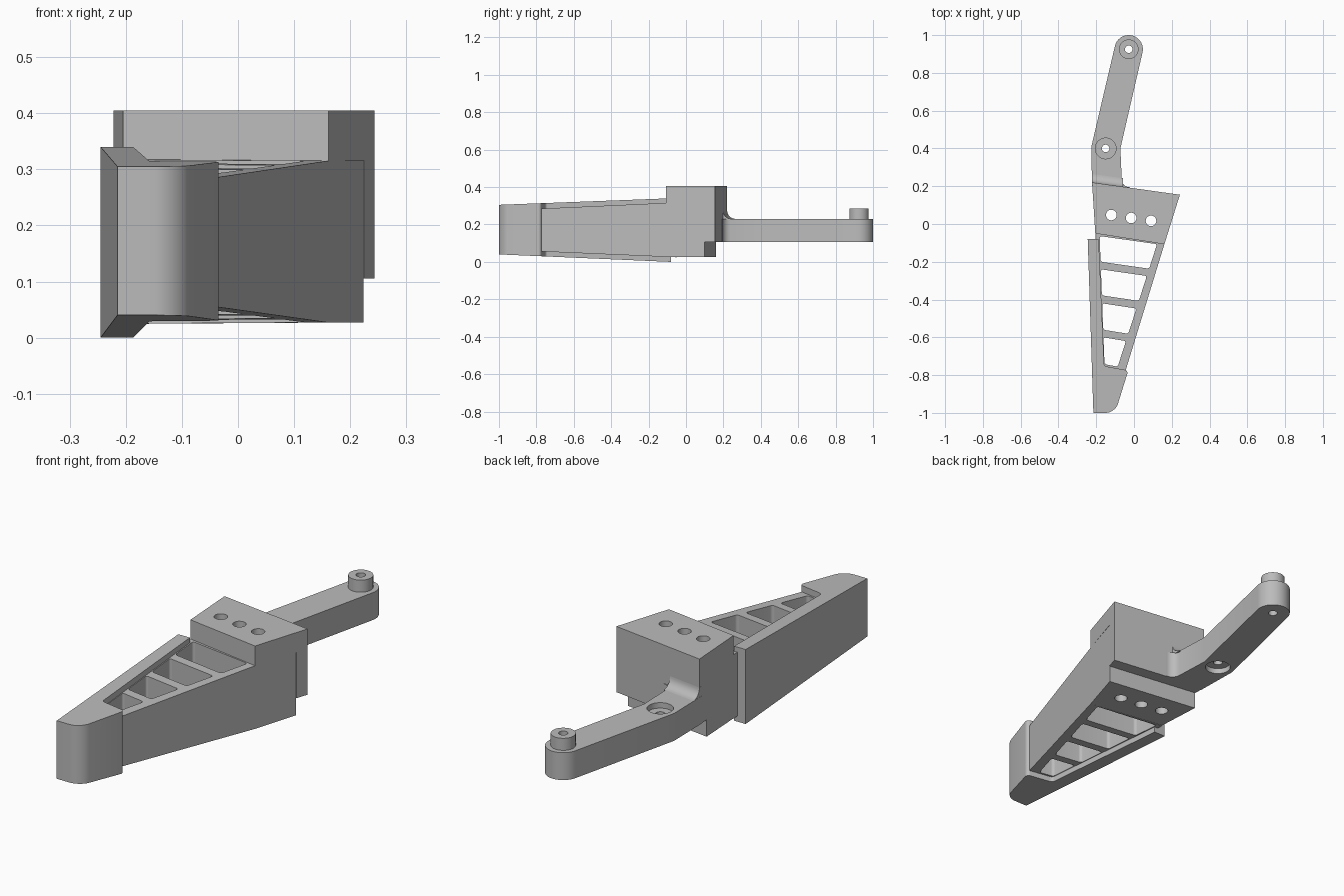
import bpy, bmesh
from math import cos, sin, radians

cube = bpy.data.objects.get("Cube")
if cube:
    bpy.data.objects.remove(cube, do_unlink=True)

grey = bpy.data.materials.new("plain_grey")
grey.use_nodes = True
grey.diffuse_color = (0.5, 0.5, 0.5, 1)
grey.node_tree.nodes["Principled BSDF"].inputs["Base Color"].default_value = (0.5, 0.5, 0.5, 1)


def prism(name, outline, low, high, rounds={}):
    """Extrude an outline; low and high are heights or functions of y; rounds = corner: size."""
    bm = bmesh.new()
    level = lambda z, y: z(y) if callable(z) else z
    bottom = [bm.verts.new((x, y, level(low, y))) for x, y in outline]
    top = [bm.verts.new((x, y, level(high, y))) for x, y in outline]
    bm.faces.new(bottom[::-1])
    bm.faces.new(top)
    n = len(outline)
    for i in range(n):
        j = (i + 1) % n
        bm.faces.new((bottom[i], bottom[j], top[j], top[i]))
    edges = {i: bm.edges.get((bottom[i], top[i])) for i in rounds}
    for i, size in rounds.items():
        bmesh.ops.bevel(bm, geom=[edges[i]], offset=size, segments=8, profile=0.5, affect='EDGES')
    bmesh.ops.recalc_face_normals(bm, faces=bm.faces)
    mesh = bpy.data.meshes.new(name)
    bm.to_mesh(mesh)
    bm.free()
    mesh.materials.append(grey)
    obj = bpy.data.objects.new(name, mesh)
    bpy.context.collection.objects.link(obj)
    return obj


def arc(cx, cy, r, start, end, steps=16):
    angles = [radians(start + (end - start) * i / steps) for i in range(steps + 1)]
    return [(cx + r * cos(a), cy + r * sin(a)) for a in angles]


def disc(name, centre, r, low, high):
    return prism(name, arc(*centre, r, 0, 360, 40)[:-1], low, high)


def activate(obj):
    bpy.ops.object.select_all(action='DESELECT')
    obj.select_set(True)
    bpy.context.view_layer.objects.active = obj


def cut(targets, cutters):
    for obj in targets:
        activate(obj)
        for cutter in cutters:
            mod = obj.modifiers.new("cut", 'BOOLEAN')
            mod.operation, mod.solver, mod.object = 'DIFFERENCE', 'EXACT', cutter
            bpy.ops.object.modifier_apply(modifier=mod.name)
    for cutter in cutters:
        bpy.data.objects.remove(cutter, do_unlink=True)


def back_y(x, offset=0):
    """Slanted line of the clamp's back face."""
    return 0.155 - 0.14 * (x - 0.243) + offset


def right_x(y):
    """Slanted right side of clamp and truss."""
    return 0.16 + 0.307 * (y + 0.11)


# Clamp block, notched underneath to sit over the truss base
clamp = prism("clamp_block", [(-0.205, -0.05), (right_x(-0.107), -0.107),
                              (0.243, 0.155), (-0.222, back_y(-0.222))], 0.105, 0.405)
notch = prism("notch", [(-0.4, -0.4), (0.4, -0.4), (0.4, back_y(0.4, -0.058)),
                        (-0.4, back_y(-0.4, -0.058))], 0, 0.315)
cut([clamp], [notch])

# Truss base under the clamp, with three through holes
base = prism("truss_base", [(-0.205, -0.05), (right_x(-0.107), -0.107),
                            (0.224, 0.1), (-0.217, back_y(-0.217, -0.058))], 0.027, 0.315)
holes = [disc("hole", (x, 0.032 - 0.147 * (x + 0.015)), 0.028, -0.1, 0.6)
         for x in (-0.12, -0.015, 0.09)]
cut([clamp, base], holes)

# Tapered truss with four open pockets
web = prism("truss_web", [(-0.205, -0.05), (-0.168, -0.79), (right_x(-0.79), -0.79),
                          (right_x(-0.107), -0.107)],
            lambda y: 0.027 - 0.043 * (y + 0.11), lambda y: 0.315 + 0.0455 * (y + 0.11))
pockets = []
for back, front in ((-0.064, -0.2), (-0.24, -0.378), (-0.42, -0.56), (-0.6, -0.742)):
    left = lambda y: -0.182 - 0.038 * (y + 0.06)
    slant = lambda y: (right_x(y - 0.03) - 0.043, y - 0.14 * (right_x(y) + 0.13))
    pockets.append(prism("pocket", [(left(back), back), (left(front), front),
                                    slant(front), slant(back)], -0.1, 0.6,
                         {i: 0.012 for i in range(4)}))
cut([web], pockets)

# Side rail and rounded nose in one piece
rail = prism("side_rail_and_nose",
             [(-0.245, -0.08), (-0.215, -1), (-0.1, -1), (-0.03, -0.775),
              (-0.158, -0.752), (-0.187, -0.08)],
             lambda y: -0.0435 * (y + 0.08), lambda y: 0.34 + 0.038 * (y + 0.08),
             {2: 0.05, 3: 0.02, 4: 0.012})

# Bent arm with round end
tip, bend = (-0.028, 0.925), (-0.15, 0.4)
outline = [(-0.222, 0.2), (-0.023, 0.18)]
outline += arc(-0.023, 0.237, 0.042, 270, 180, 8)
outline += [(-0.072, 0.4)] + arc(*tip, 0.075, -13, 167, 24) + arc(*bend, 0.076, 167, 180, 4)
arm = prism("arm", outline, 0.105, 0.23)
boss = disc("pivot_boss", tip, 0.052, 0.229, 0.285)
cut([arm, boss], [disc("hole", tip, 0.02, 0, 0.5)])
cut([arm], [disc("hole", bend, 0.02, 0, 0.5), disc("recess", bend, 0.055, 0.205, 0.4),
            disc("recess", bend, 0.055, 0, 0.13)])

# Concave fillet where the arm top meets the clamp
profile = [(-0.01, 0.225), (0.045, 0.225)] + arc(0.045, 0.275, 0.045, 270, 180, 8) + [(-0.01, 0.275)]
fillet = prism("arm_fillet", profile, -0.222, -0.058)
for v in fillet.data.vertices:
    a, b, x = v.co
    v.co = (x, back_y(x) + a, b)

for obj in (clamp, base, web, rail, arm, boss, fillet):
    activate(obj)
    bpy.ops.object.shade_smooth_by_angle(angle=radians(30))
